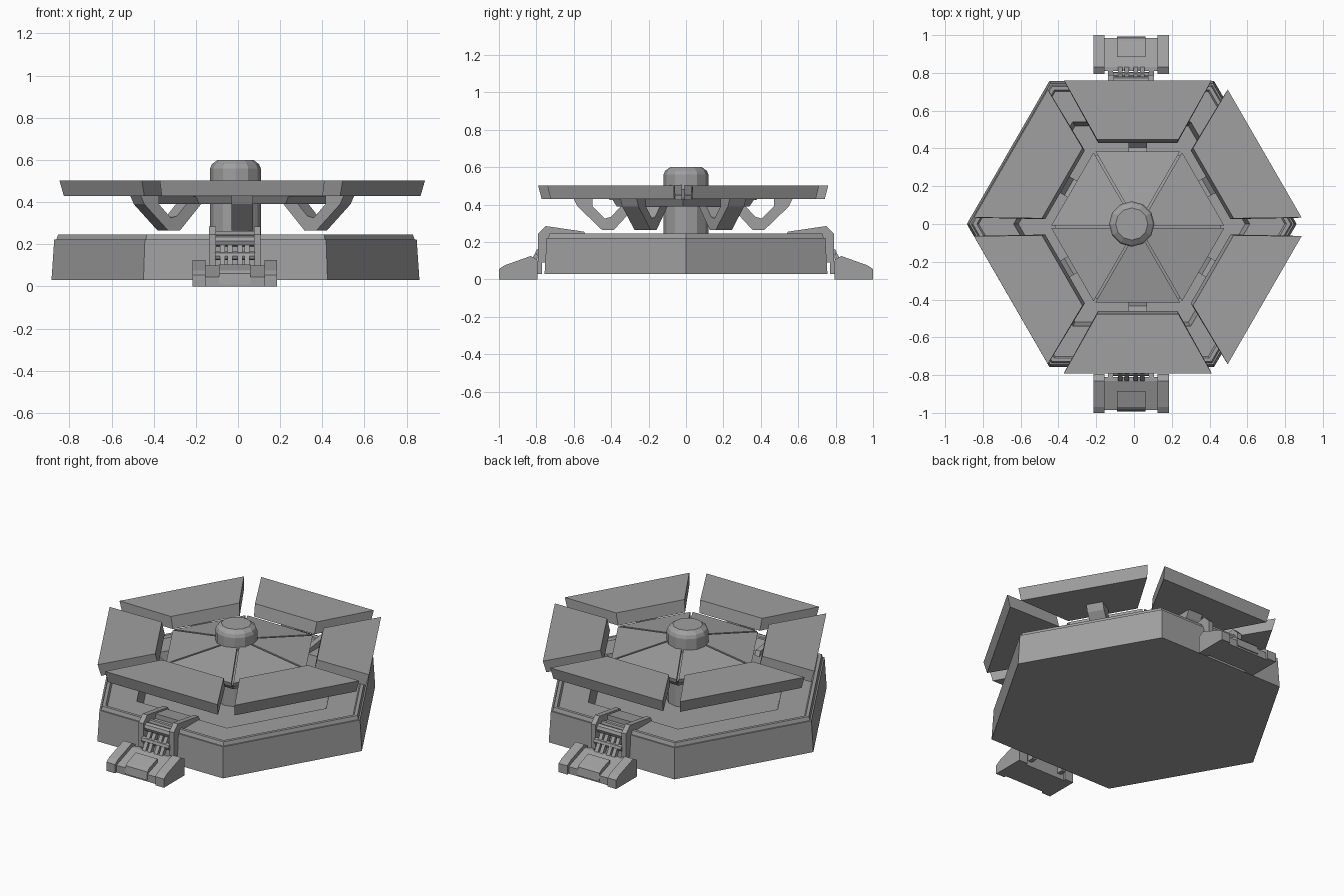
import bpy, bmesh
from math import sin, cos, pi
from mathutils import Matrix, Vector

cube = bpy.data.objects.get("Cube")
if cube:
    bpy.data.objects.remove(cube, do_unlink=True)

grey = bpy.data.materials.new("plain_grey")
grey.use_nodes = True
grey.diffuse_color = (0.35, 0.35, 0.35, 1)
grey.node_tree.nodes["Principled BSDF"].inputs["Base Color"].default_value = (0.35, 0.35, 0.35, 1)

BASE = Vector((-0.012, 0, 0))
TOP = Vector((0.02, -0.015, 0))


def loft(name, loops, place=Matrix()):
    """Skin a stack of equal point loops and cap both ends."""
    bm = bmesh.new()
    rings = [[bm.verts.new(place @ Vector(p)) for p in loop] for loop in loops]
    n = len(rings[0])
    for a, b in zip(rings, rings[1:]):
        for i in range(n):
            j = (i + 1) % n
            bm.faces.new((a[i], a[j], b[j], b[i]))
    bm.faces.new(rings[0])
    bm.faces.new(rings[-1])
    bmesh.ops.recalc_face_normals(bm, faces=bm.faces)
    mesh = bpy.data.meshes.new(name)
    bm.to_mesh(mesh)
    bm.free()
    mesh.materials.append(grey)
    obj = bpy.data.objects.new(name, mesh)
    bpy.context.collection.objects.link(obj)
    return obj


def turned(name, profile, sides, centre):
    """Stack of regular polygons from (radius, height) pairs."""
    loops = [[(r * cos(2 * pi * i / sides), r * sin(2 * pi * i / sides), z)
              for i in range(sides)] for r, z in profile]
    return loft(name, loops, Matrix.Translation(centre))


def prism(name, profile, x0, x1, place=Matrix()):
    """Extrude a (y, z) profile along x."""
    return loft(name, [[(x, y, z) for y, z in profile] for x in (x0, x1)], place)


def trapezoid(inner, outer, half_in, half_out, z_in, z_out):
    return [(-half_in, inner, z_in), (half_in, inner, z_in),
            (half_out, outer, z_out), (-half_out, outer, z_out)]


# Hexagonal base tray with a stepped rim and a sunken floor
turned("base_tray", [(0.873, 0.03), (0.86, 0.222), (0.85, 0.222), (0.842, 0.245),
                     (0.82, 0.245), (0.81, 0.232), (0.625, 0.232), (0.6, 0.13)], 6, BASE)

# Central pillar with a bevelled cap
turned("pillar", [(0.12, 0.12), (0.12, 0.56), (0.112, 0.58), (0.085, 0.6)], 12, BASE)

# Core under the roof
turned("roof_core", [(0.41, 0.39), (0.44, 0.43), (0.06, 0.485)], 6, TOP)

# Six roof wedges, support arms and outer panels
ARM = [(0.59, 0.44), (0.565, 0.39), (0.435, 0.265), (0.37, 0.265), (0.25, 0.395),
       (0.33, 0.395), (0.385, 0.335), (0.42, 0.325), (0.485, 0.39), (0.485, 0.44)]
for k in range(6):
    turn = Matrix.Translation(TOP) @ Matrix.Rotation(k * pi / 3, 4, 'Z')
    loft(f"roof_wedge_{k + 1}", [trapezoid(0.06, 0.395, 0.028, 0.221, 0.48, 0.425),
                                 trapezoid(0.06, 0.4, 0.028, 0.224, 0.506, 0.45)], turn)
    prism(f"support_arm_{k + 1}", ARM, -0.05, 0.05, turn)
    loft(f"outer_panel_{k + 1}", [trapezoid(0.445, 0.757, 0.21, 0.382, 0.43, 0.43),
                                  trapezoid(0.462, 0.776, 0.215, 0.391, 0.503, 0.503)], turn)

# Front and back legs, mirrored across the middle
CHEEK = [(1, 0), (1, 0.055), (0.97, 0.075), (0.83, 0.125), (0.795, 0.105), (0.795, 0)]
FOOT = [(0.985, 0), (0.985, 0.045), (0.83, 0.1), (0.81, 0.1), (0.81, 0)]
STEP = [(0.992, 0.01), (0.985, 0.06), (0.97, 0.075), (0.885, 0.105), (0.885, 0.01)]
BRACKET = [(0.79, 0.09), (0.79, 0.245), (0.75, 0.285), (0.545, 0.255), (0.53, 0.225),
           (0.73, 0.225), (0.745, 0.09)]
COVER = [(0.67, 0.225), (0.67, 0.262), (0.55, 0.245), (0.54, 0.225)]
PISTON = [(0.735, 0.205), (0.755, 0.225), (0.84, 0.085), (0.82, 0.07)]
for side, s in (("front", -1), ("back", 1)):
    place = Matrix.Translation((-0.015, 0, 0)) @ Matrix.Scale(s, 4, (0, 1, 0))
    prism(f"{side}_foot", FOOT, -0.15, 0.15, place)
    prism(f"{side}_foot_step", STEP, -0.075, 0.075, place)
    prism(f"{side}_leg_cover", COVER, -0.1, 0.1, place)
    for label, m in (("right", -1), ("left", 1)):
        prism(f"{side}_{label}_foot_cheek", CHEEK, m * 0.14, m * 0.2, place)
        prism(f"{side}_{label}_bracket", BRACKET, m * 0.09, m * 0.122, place)
        for n, x in enumerate((0.012, 0.046)):
            prism(f"{side}_{label}_piston_{n + 1}", PISTON, m * x, m * (x + 0.024), place)
        prism(f"{side}_{label}_foot_lug",
              [(0.77, 0.03), (0.77, 0.09), (0.81, 0.1), (0.81, 0.03)],
              m * 0.095, m * 0.122, place)
    # Hinge rollers between the brackets
    for n, (y, z, r) in enumerate(((0.755, 0.215, 0.026), (0.785, 0.145, 0.02))):
        ring = [(y + r * cos(i * pi / 4), z + r * sin(i * pi / 4)) for i in range(8)]
        prism(f"{side}_hinge_roller_{n + 1}", ring, -0.095, 0.095, place)
